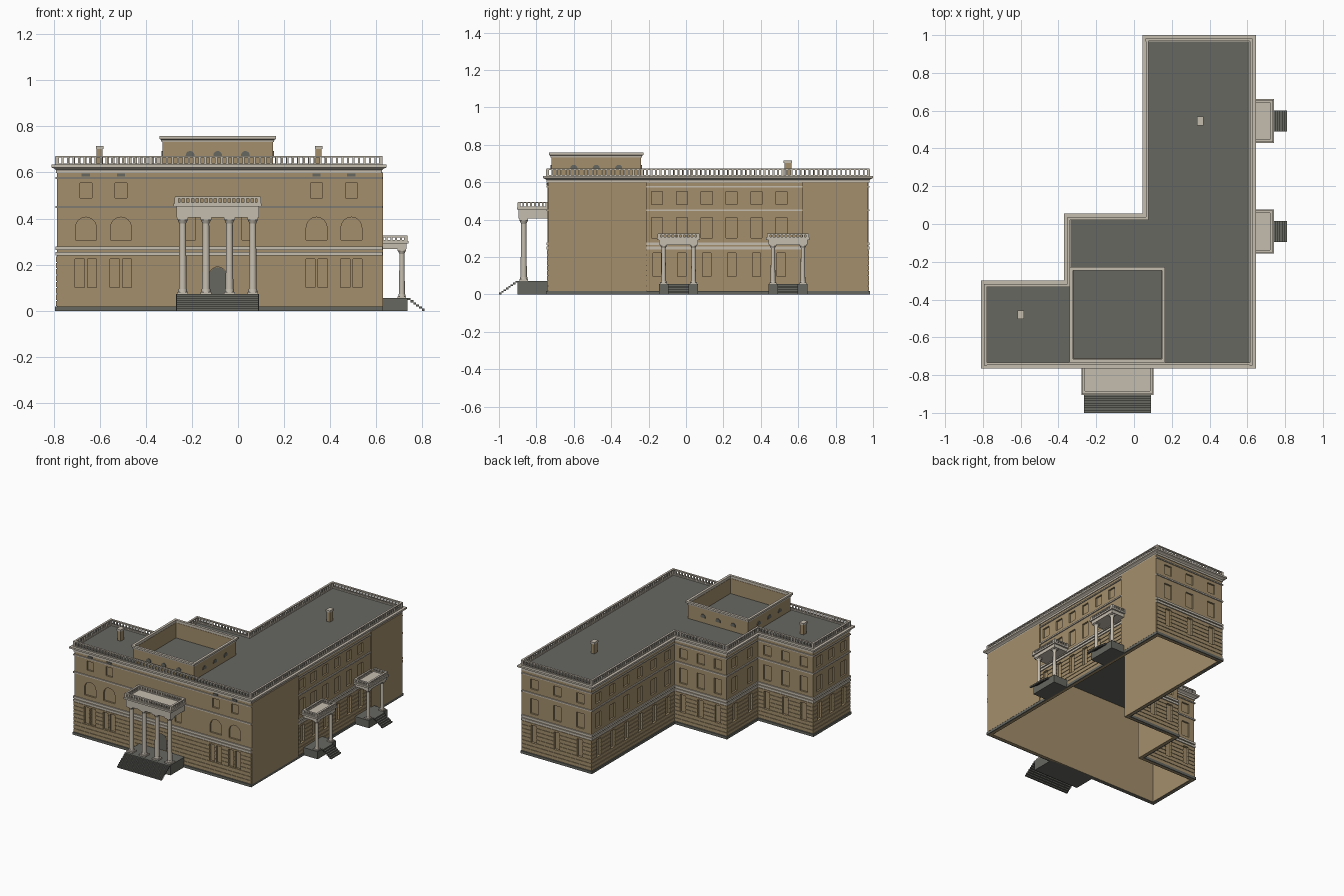
import bpy, bmesh, math
from mathutils import Vector, Matrix

if "Cube" in bpy.data.objects:
    bpy.data.objects.remove(bpy.data.objects["Cube"])


def material(name, rgb):
    m = bpy.data.materials.new(name)
    m.use_nodes = True
    m.diffuse_color = (*rgb, 1)
    m.node_tree.nodes["Principled BSDF"].inputs["Base Color"].default_value = (*rgb, 1)
    return m


TAN = material("tan plaster", (0.37, 0.275, 0.15))
CREAM = material("pale stone", (0.56, 0.51, 0.43))
DARK = material("dark slate", (0.135, 0.135, 0.12))


def finish(bm, name, mat):
    bmesh.ops.recalc_face_normals(bm, faces=bm.faces)
    me = bpy.data.meshes.new(name)
    bm.to_mesh(me)
    bm.free()
    me.materials.append(mat)
    ob = bpy.data.objects.new(name, me)
    bpy.context.collection.objects.link(ob)
    return ob


def offset(path, d):
    """Offset a counter-clockwise right-angled outline outwards by d."""
    pts = [Vector(p) for p in path]
    out = []
    for i, p in enumerate(pts):
        a = (p - pts[i - 1]).normalized()
        b = (pts[(i + 1) % len(pts)] - p).normalized()
        out.append(p + Vector((a.y + b.y, -a.x - b.x)) * d)
    return out


def sweep(name, path, profile, mat):
    """Sweep a closed (offset, z) profile round the outline."""
    bm = bmesh.new()
    rings = [[bm.verts.new((*p, z)) for p in offset(path, d)] for d, z in profile]
    n = len(path)
    for k, ring in enumerate(rings):
        last = rings[k - 1]
        for i in range(n):
            j = (i + 1) % n
            bm.faces.new((last[i], last[j], ring[j], ring[i]))
    return finish(bm, name, mat)


def band(name, path, inner, outer, z0, z1, mat):
    return sweep(name, path, [(inner, z0), (outer, z0), (outer, z1), (inner, z1)], mat)


def box(bm, a, b):
    a, b = Vector(a), Vector(b)
    size = b - a
    m = Matrix.Translation((a + b) / 2) @ Matrix.Diagonal((*map(abs, size), 1))
    bmesh.ops.create_cube(bm, size=1, matrix=m)


def rect(x0, x1, y0, y1):
    return [(x0, y0), (x1, y0), (x1, y1), (x0, y1)]


class Wall:
    """Local frame: s along the wall, d outwards, z up."""
    def __init__(self, x, y, normal):
        self.o = Vector((x, y, 0))
        self.n = Vector((*normal, 0))
        self.t = Vector((-normal[1], normal[0], 0))

    def at(self, s, d, z):
        return self.o + self.t * s + self.n * d + Vector((0, 0, z))

    def box(self, bm, s0, s1, d0, d1, z0, z1):
        box(bm, self.at(s0, d0, z0), self.at(s1, d1, z1))

    def opening(self, bm, s, w, z0, z1, d0=-0.012, d1=0.03, arch=False):
        r = w / 2
        if arch:
            shape = [(s + r, z0)]
            for k in range(13):
                a = math.pi * k / 12
                shape.append((s + r * math.cos(a), z1 - r + r * math.sin(a)))
            shape.append((s - r, z0))
        else:
            shape = [(s - r, z0), (s + r, z0), (s + r, z1), (s - r, z1)]
        back = [bm.verts.new(self.at(u, d0, z)) for u, z in shape]
        front = [bm.verts.new(self.at(u, d1, z)) for u, z in shape]
        bm.faces.new(back)
        bm.faces.new(front)
        for i in range(len(shape)):
            bm.faces.new((back[i - 1], back[i], front[i], front[i - 1]))


def balustrade(name, path, z0, z1, gap):
    band(name + "_base", path, -0.006, 0.006, z0, z0 + 0.005, CREAM)
    band(name + "_rail", path, -0.007, 0.007, z1 - 0.007, z1, CREAM)
    bm = bmesh.new()
    for i, p in enumerate(path):
        a, b = Vector(path[i - 1]), Vector(p)
        n = max(2, round((b - a).length / gap))
        for k in range(n):
            c = a.lerp(b, k / n)
            r = 0.008 if k == 0 else 0.0045
            box(bm, (c.x - r, c.y - r, z0), (c.x + r, c.y + r, z1 - 0.003))
    finish(bm, name + "_balusters", CREAM)


# Main walls with grooved ground floor
X0, X1, Y0, Y1 = -0.785, 0.62, -0.74, 0.975
plan = [(X0, Y0), (X1, Y0), (X1, Y1), (0.07, Y1), (0.07, 0.03),
        (-0.345, 0.03), (-0.345, -0.325), (X0, -0.325)]
profile = [(-0.02, 0), (0, 0), (0, 0.02)]
for k in range(8):
    z = 0.02 + 0.0275 * k
    profile += [(0.004, z), (0.004, z + 0.023), (0, z + 0.023), (0, z + 0.0275)]
profile += [(0, 0.62), (-0.02, 0.62)]
walls = sweep("main_walls", plan, profile, TAN)

# Window recesses
front = Wall(0, Y0, (0, -1))
east = Wall(X1, 0, (1, 0))
DOOR = -0.088
cut = bmesh.new()
bays = [-0.66, -0.508, 0.341, 0.492]
for x in bays:
    for dx in (-0.027, 0.027):
        front.opening(cut, x + dx, 0.04, 0.1, 0.224)
    front.opening(cut, x, 0.09, 0.306, 0.406, arch=True)
    front.opening(cut, x, 0.052, 0.49, 0.555)
for x in (-0.207, 0.04):
    front.opening(cut, x, 0.045, 0.306, 0.406)
front.opening(cut, DOOR, 0.075, 0.07, 0.19, arch=True)


def storeys(wall, s):
    wall.opening(cut, s, 0.045, 0.095, 0.222)
    wall.opening(cut, s, 0.06, 0.302, 0.41)
    wall.opening(cut, s, 0.06, 0.48, 0.55)


for k in range(6):
    storeys(east, -0.155 + 0.133 * k)
rear = [((0.345, Y1), (0, 1), 0.55, 3), ((0.07, 0.5025), (-1, 0), 0.945, 6),
        ((-0.1375, 0.03), (0, 1), 0.415, 3), ((-0.345, -0.1475), (-1, 0), 0.355, 2),
        ((-0.565, -0.325), (0, 1), 0.44, 3), ((X0, -0.5325), (-1, 0), 0.415, 3)]
for (x, y), normal, length, n in rear:
    for k in range(n):
        storeys(Wall(x, y, normal), length * ((k + 0.5) / n - 0.5))
cutter = finish(cut, "window_cutter", TAN)
cutter.hide_render = True
mod = walls.modifiers.new("windows", "BOOLEAN")
mod.operation, mod.solver, mod.object = "DIFFERENCE", "EXACT", cutter
bpy.context.view_layer.objects.active = walls
bpy.ops.object.modifier_apply(modifier=mod.name)
bpy.data.objects.remove(cutter)

# Plain end bays on the left side
bm = bmesh.new()
box(bm, (0.605, -0.738, 0.018), (0.63, -0.21, 0.6))
box(bm, (0.605, 0.62, 0.018), (0.63, 0.973, 0.6))
finish(bm, "plain_end_bays", TAN)

# Plinth, string courses, cornice and roof
band("plinth", plan, -0.015, 0.009, 0, 0.018, DARK)
for i, (z0, z1) in enumerate([(0.24, 0.256), (0.263, 0.278), (0.445, 0.455), (0.572, 0.58)]):
    band(f"string_course_{i + 1}", plan, -0.005, 0.007, z0, z1, CREAM)
sweep("cornice", plan, [(-0.008, 0.598), (0.005, 0.598), (0.005, 0.611), (0.013, 0.617),
                        (0.025, 0.622), (0.025, 0.634), (-0.008, 0.634)], CREAM)
bm = bmesh.new()
base = bm.faces.new([bm.verts.new((*p, 0.618)) for p in offset(plan, -0.006)])
top = bmesh.ops.extrude_face_region(bm, geom=[base])["geom"]
bmesh.ops.translate(bm, vec=(0, 0, 0.013), verts=[v for v in top if isinstance(v, bmesh.types.BMVert)])
finish(bm, "flat_roof", DARK)
balustrade("roof_balustrade", plan, 0.634, 0.672, 0.024)

# Attic block open to the sky, with small arched lights
H, AY = 0.24, -0.48
attic = rect(DOOR - H, DOOR + H, AY - H, AY + H)
band("attic_walls", attic, -0.007, 0, 0.625, 0.74, TAN)
sweep("attic_cornice", attic, [(-0.005, 0.732), (0.004, 0.732), (0.006, 0.742), (0.013, 0.746),
                               (0.013, 0.758), (-0.005, 0.758)], CREAM)
bm = bmesh.new()
for n in [(0, -1), (0, 1), (1, 0), (-1, 0)]:
    side = Wall(DOOR + n[0] * H, AY + n[1] * H, n)
    for s in (-0.12, 0, 0.12):
        side.opening(bm, s, 0.038, 0.668, 0.693, -0.001, 0.004, arch=True)
for x in bays:
    front.opening(bm, x, 0.036, 0.582, 0.595, -0.002, 0.006)
front.opening(bm, DOOR, 0.073, 0.07, 0.189, -0.013, -0.008, arch=True)
finish(bm, "attic_lights_and_door", DARK)

# Chimneys
for name, x, y in (("right", -0.6, -0.48), ("left", 0.35, 0.545)):
    bm = bmesh.new()
    box(bm, (x - 0.013, y - 0.018, 0.625), (x + 0.013, y + 0.018, 0.705))
    finish(bm, name + "_chimney", TAN)
    bm = bmesh.new()
    box(bm, (x - 0.017, y - 0.023, 0.702), (x + 0.017, y + 0.023, 0.715))
    finish(bm, name + "_chimney_cap", CREAM)


def porch(name, wall, half, depth, floor, beam, roof, rail, columns, r, stair, run, steps):
    # Platform and thin open stair
    bm = bmesh.new()
    wall.box(bm, -half + 0.005, half - 0.005, 0, depth, 0, floor)
    tread, rise = run / steps, floor / steps
    for k in range(steps):
        z = floor - rise * (k + 1)
        wall.box(bm, -stair, stair, depth + tread * k, depth + tread * (k + 1), z, z + rise)
    finish(bm, name + "_steps", DARK)
    # Columns
    bm = bmesh.new()
    d, lip = depth - r * 1.9, r * 1.4
    for s in columns:
        for z0, z1 in ((floor, floor + r * 0.6), (beam - r * 0.6, beam)):
            wall.box(bm, s - lip, s + lip, d - lip, d + lip, z0, z1)
        for ra, rb, z0, z1 in ((r * 1.25, r * 1.1, floor, floor + r * 1.3),
                               (r, r * 0.82, floor, beam),
                               (r * 0.85, r * 1.35, beam - r * 1.6, beam - r * 0.5)):
            m = Matrix.Translation(wall.at(s, d, (z0 + z1) / 2))
            bmesh.ops.create_cone(bm, cap_ends=True, segments=16, radius1=ra, radius2=rb,
                                  depth=z1 - z0, matrix=m)
    ob = finish(bm, name + "_columns", CREAM)
    bpy.ops.object.select_all(action="DESELECT")
    ob.select_set(True)
    bpy.context.view_layer.objects.active = ob
    bpy.ops.object.shade_smooth_by_angle()
    # Entablature, cornice and railing
    bm = bmesh.new()
    wall.box(bm, -half + 0.006, half - 0.006, -0.008, depth - 0.004, beam, roof - 0.012)
    wall.box(bm, -half - 0.006, half + 0.006, -0.008, depth + 0.004, roof - 0.012, roof)
    finish(bm, name + "_entablature", CREAM)
    a, b = wall.at(-half + 0.006, 0.004, 0), wall.at(half - 0.006, depth - 0.008, 0)
    path = rect(min(a.x, b.x), max(a.x, b.x), min(a.y, b.y), max(a.y, b.y))
    balustrade(name + "_balustrade", path, roof, rail, 0.02)


porch("front_portico", Wall(DOOR, Y0, (0, -1)), 0.185, 0.16, 0.072, 0.405, 0.465, 0.495,
      (-0.152, -0.051, 0.051, 0.152), 0.017, 0.178, 0.1, 8)
for name, y in (("fore", -0.04), ("aft", 0.545)):
    porch(name + "_side_porch", Wall(X1, y, (1, 0)), 0.11, 0.116, 0.055, 0.268, 0.303, 0.326,
          (-0.08, 0.08), 0.013, 0.055, 0.074, 6)
